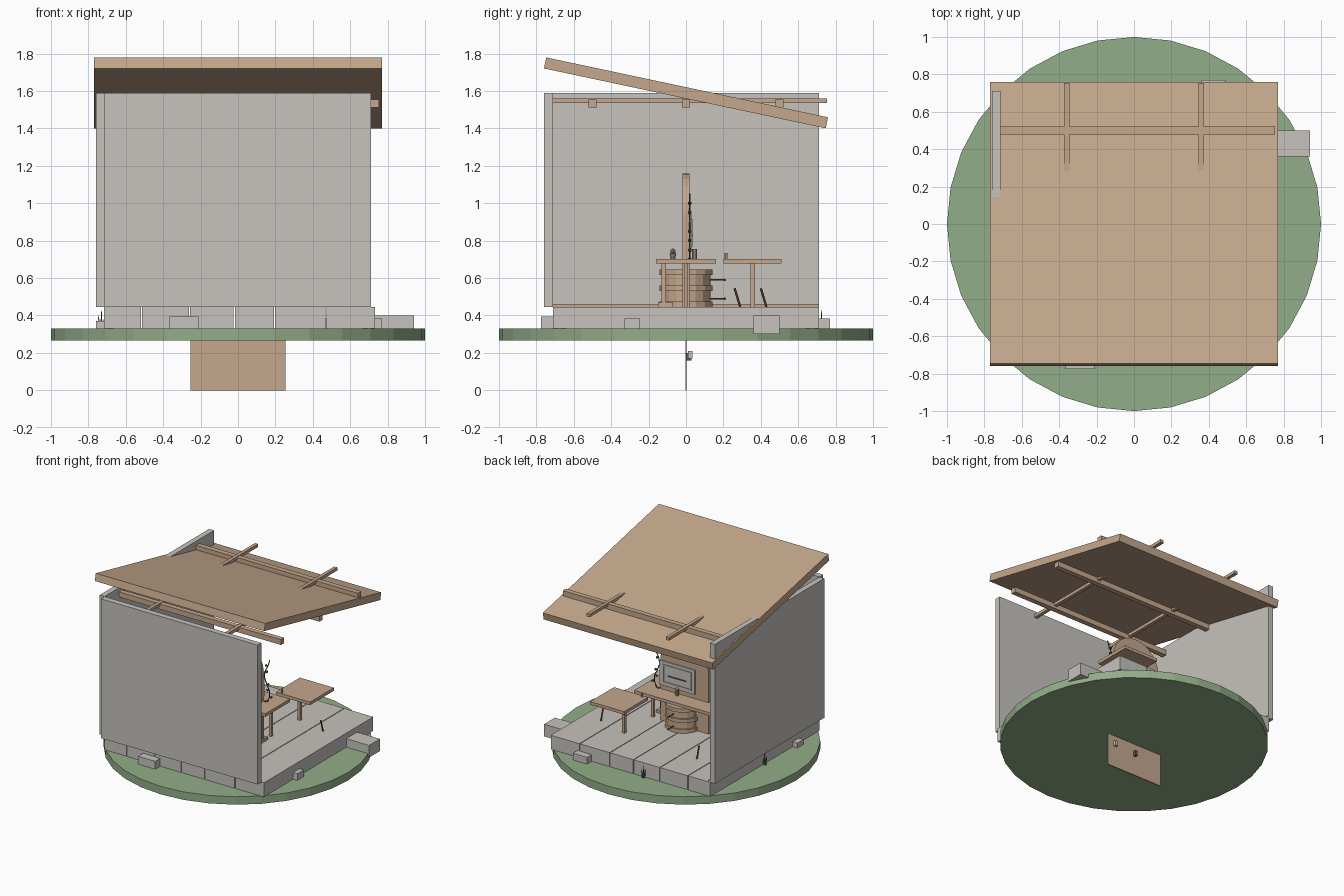
import bpy, bmesh, math
from mathutils import Vector

if "Cube" in bpy.data.objects:
    bpy.data.objects.remove(bpy.data.objects["Cube"])


def material(name, rgb):
    m = bpy.data.materials.new(name)
    m.diffuse_color = (*rgb, 1)
    m.use_nodes = True
    m.node_tree.nodes["Principled BSDF"].inputs["Base Color"].default_value = m.diffuse_color
    return m


WOOD = material("light wood", (0.56, 0.39, 0.265))
STONE = material("pale stone", (0.57, 0.545, 0.515))
GRASS = material("grass green", (0.29, 0.42, 0.25))
LEAF = material("leaf green", (0.06, 0.13, 0.06))
DARK = material("dark wood", (0.16, 0.09, 0.055))


def add(name, bm, mat):
    bmesh.ops.recalc_face_normals(bm, faces=bm.faces)
    me = bpy.data.meshes.new(name)
    bm.to_mesh(me)
    bm.free()
    me.materials.append(mat)
    ob = bpy.data.objects.new(name, me)
    bpy.context.collection.objects.link(ob)
    return ob


def box(name, x, y, z, mat):
    """Box from (low, high) pairs; the origin sits at its centre."""
    bm = bmesh.new()
    bmesh.ops.create_cube(bm, size=1)
    bmesh.ops.scale(bm, vec=(x[1] - x[0], y[1] - y[0], z[1] - z[0]), verts=bm.verts)
    ob = add(name, bm, mat)
    ob.location = (sum(x) / 2, sum(y) / 2, sum(z) / 2)
    return ob


def rod(name, a, b, r, mat, sides=8, r2=None):
    """Cylinder or cone running from a to b."""
    a, b = Vector(a), Vector(b)
    bm = bmesh.new()
    bmesh.ops.create_cone(bm, cap_ends=True, segments=sides, radius1=r,
                          radius2=r if r2 is None else r2, depth=(b - a).length)
    ob = add(name, bm, mat)
    ob.location = (a + b) / 2
    ob.rotation_euler = (b - a).to_track_quat('Z', 'Y').to_euler()
    return ob


def ball(name, p, r, mat):
    bm = bmesh.new()
    bmesh.ops.create_icosphere(bm, subdivisions=1, radius=r)
    ob = add(name, bm, mat)
    ob.location = p
    return ob


# Round lawn and the board hanging below it
rod("ground_disc", (0, 0, 0.265), (0, 0, 0.33), 1.0, GRASS, 32)
box("lower_board", (-0.255, 0.255), (-0.004, 0.004), (0, 0.28), WOOD)
box("lower_board_tag", (0.185, 0.21), (0.012, 0.035), (0.17, 0.21), STONE)
box("lower_board_peg", (-0.01, 0.01), (0.004, 0.03), (0.16, 0.2), DARK)

# Stone slab floor with narrow joints
seams = [-0.72, -0.515, -0.26, -0.02, 0.195, 0.47, 0.735]
for i in range(6):
    box(f"floor_slab_{i}", (seams[i] + 0.003, seams[i + 1] - 0.003),
        (-0.71, 0.71), (0.33, 0.445), STONE)

# Loose stones around the floor
box("stone_front", (-0.365, -0.21), (-0.775, -0.70), (0.33, 0.395), STONE)
box("stone_right_large", (0.70, 0.94), (0.36, 0.50), (0.30, 0.40), STONE)
box("stone_right_small", (0.70, 0.77), (-0.33, -0.245), (0.33, 0.385), STONE)
box("stone_back", (0.36, 0.49), (0.70, 0.77), (0.33, 0.385), STONE)
box("stone_left", (-0.76, -0.70), (-0.44, -0.36), (0.33, 0.37), STONE)

# Walls and skirting
box("front_wall", (-0.715, 0.71), (-0.76, -0.712), (0.445, 1.59), STONE)
box("left_wall", (-0.76, -0.715), (-0.71, 0.71), (0.445, 1.59), STONE)
box("skirting", (-0.715, -0.70), (-0.71, 0.71), (0.445, 0.46), WOOD)

# Sloping roof slab over level beams
roof = box("roof", (-0.77, 0.77), (-0.77, 0.77), (1.56, 1.62), WOOD)
roof.rotation_euler.x = -math.radians(12)
for i, y in enumerate((-0.5, 0, 0.5)):
    box(f"cross_beam_{i}", (-0.72, 0.755), (y - 0.021, y + 0.021), (1.512, 1.555), WOOD)
for s in (-1, 1):
    box("long_beam", (s * 0.36 - 0.014, s * 0.36 + 0.014), (-0.71, 0.755),
        (1.535, 1.56), WOOD)

# Counter with legs and feet
box("counter_top", (-0.36, 0.36), (-0.16, 0.16), (0.678, 0.703), WOOD)
for s in (-1, 1):
    x = s * 0.30
    for y in (-0.12, 0):
        box("counter_leg", (x - 0.012, x + 0.012), (y - 0.012, y + 0.012),
            (0.445, 0.678), WOOD)
    box("counter_foot", (x - 0.02, x + 0.02), (-0.15, -0.07), (0.445, 0.47), WOOD)

# Barrel under the counter with hoops and taps
rod("barrel", (0.02, 0, 0.445), (0.02, 0, 0.645), 0.13, WOOD, 16)
for z in (0.445, 0.53, 0.615):
    rod("barrel_hoop", (0.02, 0, z), (0.02, 0, z + 0.03), 0.142, WOOD, 16)
for z in (0.49, 0.59):
    rod("barrel_tap", (0.02, 0.05, z), (0.02, 0.205, z), 0.004, DARK)
    ball("tap_knob", (0.02, 0.207, z), 0.007, DARK)

# Upright back board with a rounded head
bm = bmesh.new()
outline = [(-0.22, 0.445), (0.22, 0.445)]
outline += [(0.22 * math.cos(t * math.pi / 12), 0.94 + 0.22 * math.sin(t * math.pi / 12))
            for t in range(13)]
face = bm.faces.new([bm.verts.new((x, -0.02, z)) for x, z in outline])
ext = bmesh.ops.extrude_face_region(bm, geom=[face])
bmesh.ops.translate(bm, vec=(0, 0.04, 0),
                    verts=[v for v in ext["geom"] if isinstance(v, bmesh.types.BMVert)])
add("arched_back_board", bm, WOOD)

# Grey framed panel on the back board
box("grey_panel", (-0.10, 0.22), (0.02, 0.03), (0.74, 0.94), STONE)
for z in (0.765, 0.905):
    box("panel_frame_rail", (-0.07, 0.19), (0.03, 0.036), (z, z + 0.01), STONE)
for x in (-0.07, 0.18):
    box("panel_frame_stile", (x, x + 0.01), (0.03, 0.036), (0.775, 0.905), STONE)
box("panel_handle", (-0.02, 0.14), (0.03, 0.037), (0.825, 0.833), DARK)

# Small things on the counter
rod("cup", (0.05, 0.045, 0.703), (0.05, 0.045, 0.755), 0.014, WOOD, 10)
rod("pot", (0.15, -0.07, 0.703), (0.15, -0.07, 0.73), 0.012, WOOD, 10, 0.018)
ball("pot_plant", (0.15, -0.07, 0.743), 0.016, GRASS)

# Climbing vine beside the back board
vine = [(0.25 + 0.025 * math.sin(i * 1.1), 0.02, 0.70 + 0.05 * i) for i in range(8)]
for i in range(7):
    rod(f"vine_stem_{i}", vine[i], vine[i + 1], 0.004, LEAF, 6)
    side = 1 if i % 2 else -1
    ball(f"vine_leaf_{i}", (vine[i][0] + side * 0.016, 0.02, vine[i][2]), 0.011, LEAF)

# Side table on one post
box("side_table_top", (0.205, 0.515), (0.20, 0.51), (0.678, 0.703), WOOD)
box("side_table_post", (0.30, 0.324), (0.345, 0.369), (0.445, 0.678), WOOD)
rod("table_bottle", (0.25, 0.215, 0.703), (0.25, 0.215, 0.735), 0.008, STONE)

# Leaning sticks on the floor
for x, y in ((0.57, 0.29), (-0.40, 0.43)):
    rod("leaning_stick", (x, y, 0.445), (x, y - 0.03, 0.545), 0.006, DARK, 6)

# Grass tufts at the floor edge
for x, y in ((-0.12, 0.725), (-0.73, 0.02)):
    for k in (-1, 0, 1):
        rod("grass_blade", (x + k * 0.008, y, 0.33),
            (x + k * 0.018, y, 0.43 - abs(k) * 0.03), 0.007, LEAF, 5, 0.001)
